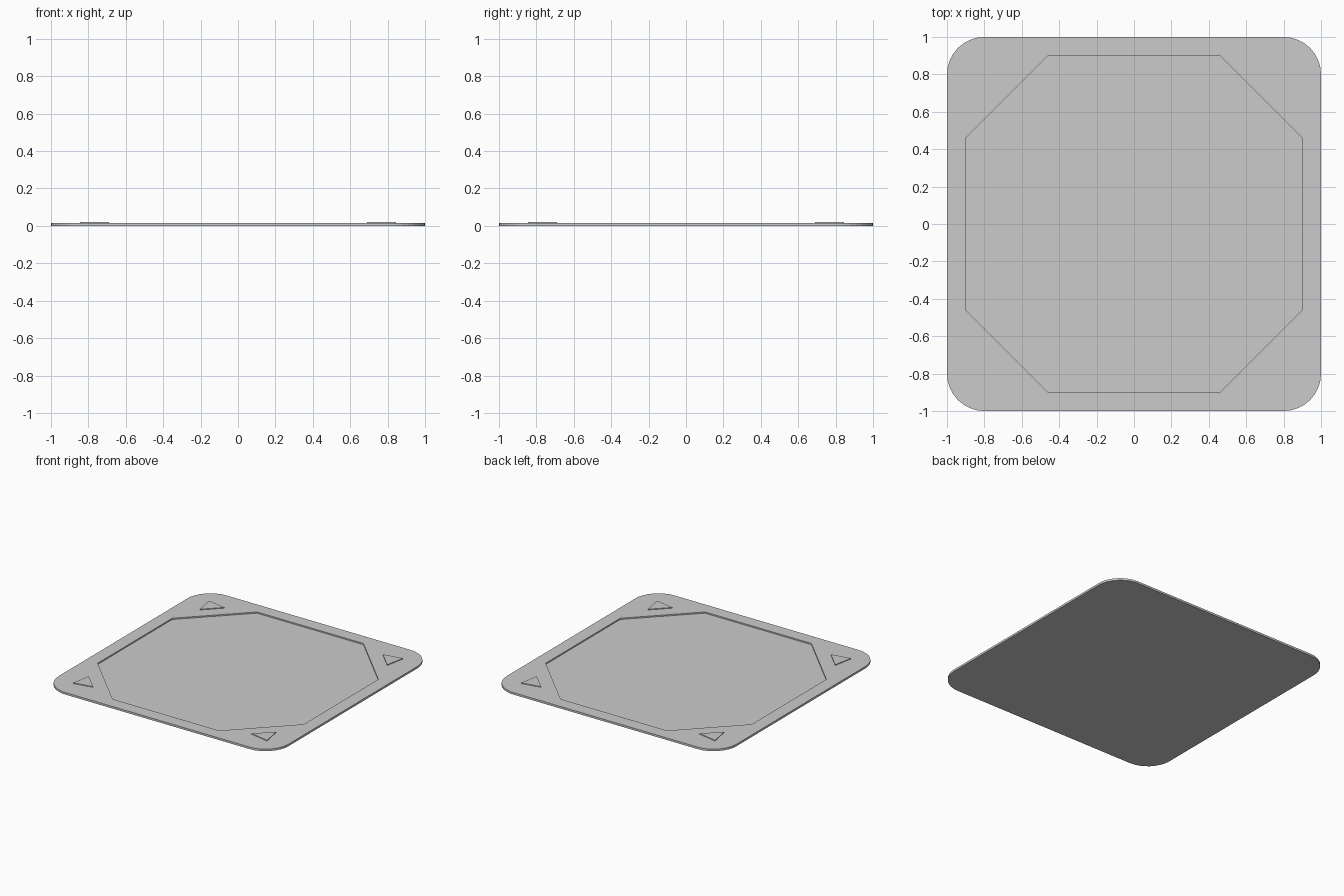
import bpy, bmesh
from math import cos, sin, pi

if "Cube" in bpy.data.objects:
    bpy.data.objects.remove(bpy.data.objects["Cube"])

TOP, FLOOR, MARK = 0.016, 0.006, 0.022


def finish(bm, name):
    bmesh.ops.recalc_face_normals(bm, faces=bm.faces)
    me = bpy.data.meshes.new(name)
    bm.to_mesh(me)
    bm.free()
    ob = bpy.data.objects.new(name, me)
    bpy.context.collection.objects.link(ob)
    return ob


def wall(bm, pts, z0, z1):
    """Closed strip of side faces; returns lower and upper vertex loops."""
    lo = [bm.verts.new((x, y, z0)) for x, y in pts]
    hi = [bm.verts.new((x, y, z1)) for x, y in pts]
    n = len(pts)
    for i in range(n):
        j = (i + 1) % n
        bm.faces.new((lo[i], lo[j], hi[j], hi[i]))
    return lo, hi


def loop_edges(bm, vs):
    return [bm.edges.get((vs[i - 1], vs[i])) for i in range(len(vs))]


# Rounded square outline and octagonal recess outline
R, SEG = 0.2, 8
outline = []
for q, (sx, sy) in enumerate([(1, 1), (-1, 1), (-1, -1), (1, -1)]):
    for i in range(SEG + 1):
        a = (q + i / SEG) * pi / 2
        outline.append((sx * (1 - R) + R * cos(a), sy * (1 - R) + R * sin(a)))
A, B = 0.897, 0.463
octagon = [(A, B), (B, A), (-B, A), (-A, B), (-A, -B), (-B, -A), (B, -A), (A, -B)]

# Tile with a sunken octagonal floor
bm = bmesh.new()
base, rim = wall(bm, outline, 0, TOP)
floor, lip = wall(bm, octagon, FLOOR, TOP)
bm.faces.new(base)
bm.faces.new(floor)
bmesh.ops.triangle_fill(bm, use_beauty=True, use_dissolve=False,
                        edges=loop_edges(bm, rim) + loop_edges(bm, lip))
finish(bm, "tile")

# Raised corner triangles
for sx in (1, -1):
    for sy in (1, -1):
        bm = bmesh.new()
        tri = [(0.845 * sx, 0.845 * sy), (0.69 * sx, 0.815 * sy), (0.815 * sx, 0.69 * sy)]
        lo, hi = wall(bm, tri, TOP - 0.004, MARK)
        bm.faces.new(lo)
        bm.faces.new(hi)
        finish(bm, "corner_triangle")
